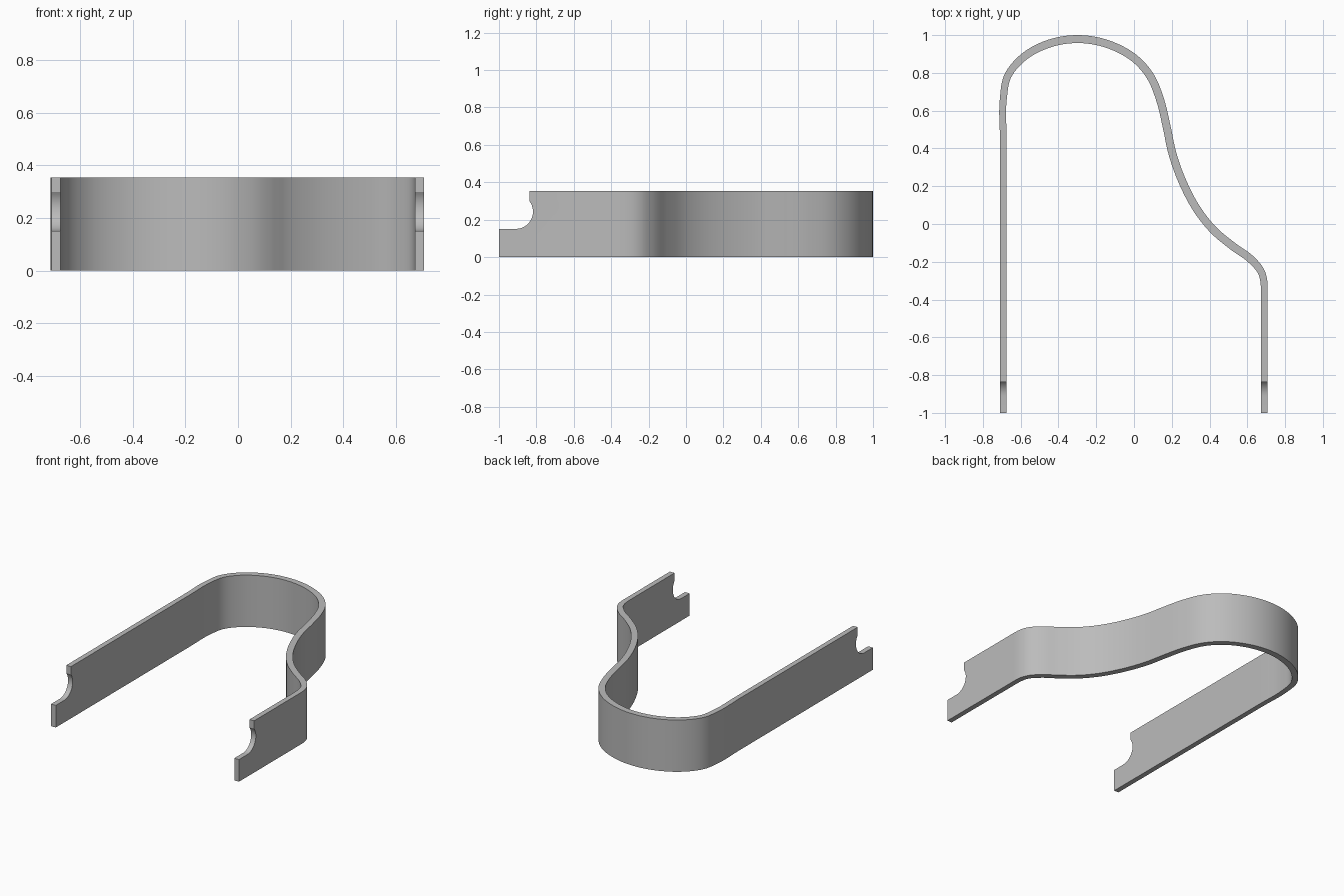
import bpy, bmesh, math
from mathutils import Vector

default = bpy.data.objects.get("Cube")
if default:
    bpy.data.objects.remove(default, do_unlink=True)

HEIGHT = 0.353
STEPS = 6

# Centreline of the bent strip, from one leg tip round to the other
path = [Vector(p) for p in [
    (-.692, -1), (-.692, .45), (-.692, .66), (-.67, .78), (-.596, .874), (-.469, .948),
    (-.3, .979), (-.119, .945), (.019, .863), (.082, .789), (.14, .652), (.172, .519),
    (.204, .371), (.262, .212), (.347, .058), (.421, -.032), (.522, -.117),
    (.622, -.19), (.672, -.25), (.69, -.37), (.69, -1)]]


def tangent(i):
    """Unit direction at a point, weighted towards the shorter neighbour."""
    if i < 2:
        return Vector((0, 1))
    if i > len(path) - 3:
        return Vector((0, -1))
    a, b = path[i] - path[i - 1], path[i + 1] - path[i]
    return (a.normalized() * b.length + b.normalized() * a.length).normalized()


def smooth_path():
    """Hermite samples as (point, direction, half thickness)."""
    last = len(path) - 1
    out = []
    for i in range(last):
        p, q, u, v = path[i], path[i + 1], tangent(i), tangent(i + 1)
        size = (q - p).length
        count = 1 if i in (0, last - 1) else STEPS
        for k in range(count):
            t = k / count
            pos = (p * (2*t**3 - 3*t**2 + 1) + u * size * (t**3 - 2*t**2 + t)
                   + q * (3*t**2 - 2*t**3) + v * size * (t**3 - t**2))
            along = (p * (6*t*t - 6*t) + u * size * (3*t*t - 4*t + 1)
                     + q * (6*t - 6*t*t) + v * size * (3*t*t - 2*t)).normalized()
            blend = min(1, max(0, (i + t - 1) / 4), max(0, (last - 1 - i - t) / 2))
            out.append((pos, along, 0.0175 + 0.0035 * blend))
    out.append((path[-1], tangent(last), 0.0175))
    return out


def prism(name, outline, offset):
    """Extrude a closed outline of 3D points along an offset."""
    bm = bmesh.new()
    face = bm.faces.new([bm.verts.new(p) for p in outline])
    ext = bmesh.ops.extrude_face_region(bm, geom=[face])
    moved = [g for g in ext["geom"] if isinstance(g, bmesh.types.BMVert)]
    bmesh.ops.translate(bm, verts=moved, vec=offset)
    bmesh.ops.recalc_face_normals(bm, faces=bm.faces)
    mesh = bpy.data.meshes.new(name)
    bm.to_mesh(mesh)
    bm.free()
    obj = bpy.data.objects.new(name, mesh)
    bpy.context.collection.objects.link(obj)
    return obj


# Bent strip: offset the centreline to both sides and extrude upward
samples = smooth_path()
left = [p + Vector((-d.y, d.x)) * h for p, d, h in samples]
right = [p - Vector((-d.y, d.x)) * h for p, d, h in samples]
strip = prism("bent_strip", [p.to_3d() for p in left + right[::-1]], (0, 0, HEIGHT))

grey = bpy.data.materials.new("plain_grey")
grey.use_nodes = True
colour = (0.5, 0.5, 0.5, 1)
grey.diffuse_color = colour
grey.node_tree.nodes["Principled BSDF"].inputs["Base Color"].default_value = colour
strip.data.materials.append(grey)

# Notch cutter: rounded hook profile across both leg tips
cy, cz, r = -0.91, 0.243, 0.092
end = math.acos((-0.837 - cy) / r)
notch = [(-1.2, cz - r)]
for k in range(17):
    a = -math.pi / 2 + (end + math.pi / 2) * k / 16
    notch.append((cy + r * math.cos(a), cz + r * math.sin(a)))
notch += [(-0.837, 0.5), (-1.2, 0.5)]
cutter = prism("notch_cutter", [(-1, y, z) for y, z in notch], (2, 0, 0))
cutter.hide_render = True

cut = strip.modifiers.new("notches", 'BOOLEAN')
cut.operation = 'DIFFERENCE'
cut.solver = 'EXACT'
cut.object = cutter
bpy.ops.object.select_all(action='DESELECT')
strip.select_set(True)
bpy.context.view_layer.objects.active = strip
bpy.ops.object.modifier_apply(modifier=cut.name)
bpy.data.objects.remove(cutter, do_unlink=True)
bpy.ops.object.shade_smooth_by_angle(angle=math.radians(30))
